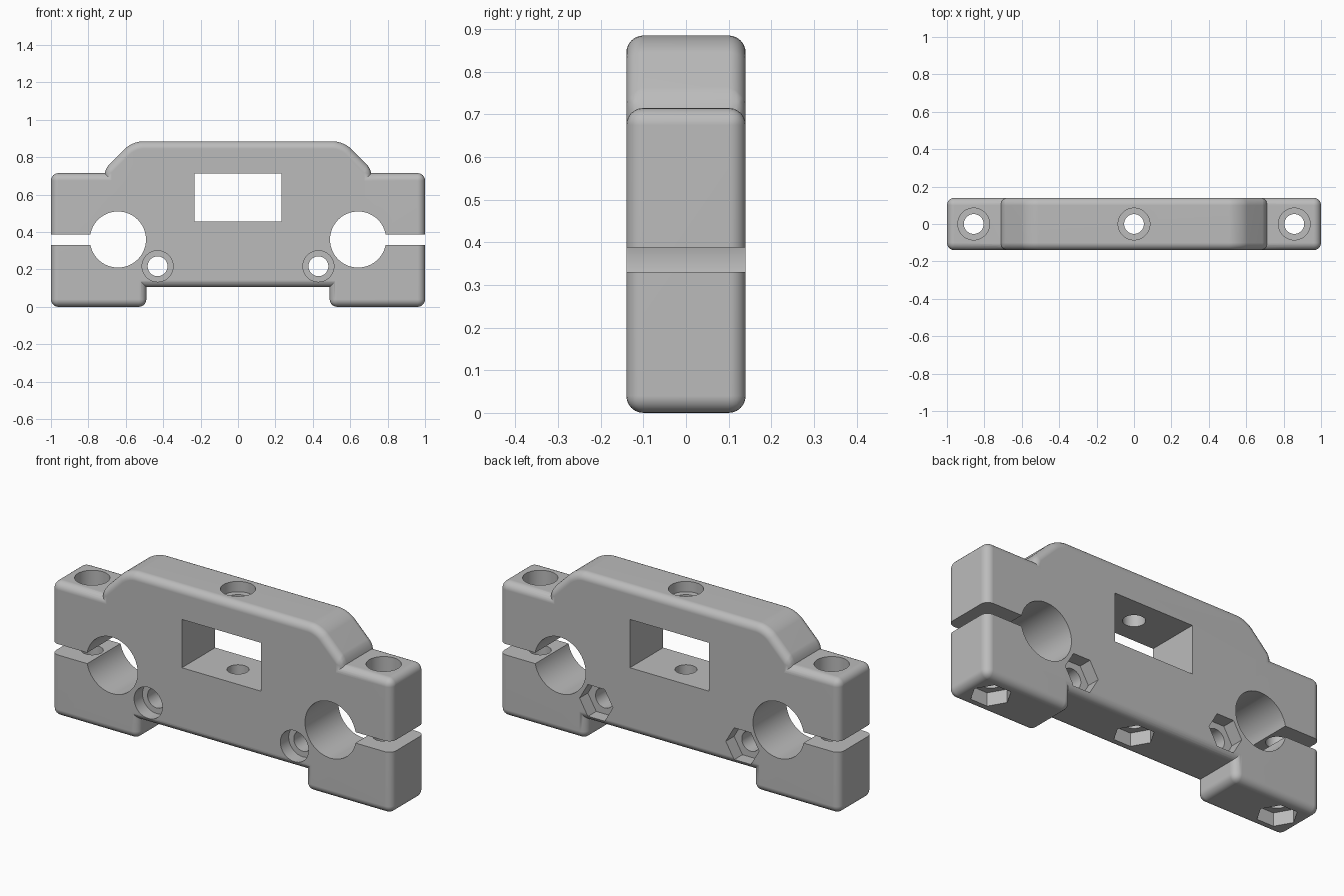
import bpy, bmesh, math
from mathutils import Matrix, Vector

cube = bpy.data.objects.get("Cube")
if cube:
    bpy.data.objects.remove(cube, do_unlink=True)

HALF_DEPTH = 0.14
ROUND = 0.04

plastic = bpy.data.materials.new("grey plastic")
plastic.use_nodes = True
grey = (0.5, 0.5, 0.5, 1)
plastic.diffuse_color = grey
plastic.node_tree.nodes["Principled BSDF"].inputs["Base Color"].default_value = grey


def add_object(name, bm):
    bmesh.ops.recalc_face_normals(bm, faces=bm.faces[:])
    mesh = bpy.data.meshes.new(name)
    bm.to_mesh(mesh)
    bm.free()
    mesh.materials.append(plastic)
    obj = bpy.data.objects.new(name, mesh)
    bpy.context.collection.objects.link(obj)
    return obj


def rounded_plate(name, outline, soft_height=None):
    """Extrude an x-z outline through the depth and round every edge."""
    bm = bmesh.new()
    face = bm.faces.new([bm.verts.new((x, -HALF_DEPTH, z)) for x, z in outline])
    out = bmesh.ops.extrude_face_region(bm, geom=[face])
    new = [v for v in out["geom"] if isinstance(v, bmesh.types.BMVert)]
    bmesh.ops.translate(bm, verts=new, vec=(0, 2 * HALF_DEPTH, 0))
    bmesh.ops.recalc_face_normals(bm, faces=bm.faces[:])
    if soft_height:
        soft = [e for e in bm.edges if all(v.co.z > soft_height for v in e.verts)
                and abs(e.verts[0].co.y - e.verts[1].co.y) > 0.1]
        bmesh.ops.bevel(bm, geom=soft, offset=0.055, segments=5, profile=0.5, affect='EDGES')
    sharp = [e for e in bm.edges if e.calc_face_angle() > 0.6]
    bmesh.ops.bevel(bm, geom=sharp, offset=ROUND, segments=6, profile=0.5,
                    affect='EDGES', clamp_overlap=True)
    return add_object(name, bm)


def box_cutter(name, low, high):
    low, high = Vector(low), Vector(high)
    bm = bmesh.new()
    bmesh.ops.create_cube(bm, size=1)
    bmesh.ops.scale(bm, vec=high - low, verts=bm.verts[:])
    bmesh.ops.translate(bm, vec=(low + high) / 2, verts=bm.verts[:])
    return add_object(name, bm)


def round_cutter(name, start, end, radius, sides=48):
    """Prism between two points, along y or z, with one corner toward x."""
    start, end = Vector(start), Vector(end)
    bm = bmesh.new()
    bmesh.ops.create_cone(bm, cap_ends=True, segments=sides, radius1=radius,
                          radius2=radius, depth=(end - start).length)
    turn = Matrix.Rotation(math.pi / 2, 4, 'X') if start.z == end.z else Matrix()
    # the first corner is turned onto the x axis
    turn = turn @ Matrix.Rotation(math.pi / 2, 4, 'Z')
    bmesh.ops.transform(bm, matrix=Matrix.Translation((start + end) / 2) @ turn,
                        verts=bm.verts[:])
    return add_object(name, bm)


def combine(target, other, operation):
    mod = target.modifiers.new("combine", 'BOOLEAN')
    mod.operation = operation
    mod.solver = 'EXACT'
    mod.object = other
    bpy.context.view_layer.objects.active = target
    bpy.ops.object.modifier_apply(modifier=mod.name)
    bpy.data.objects.remove(other, do_unlink=True)


# Central body with sloped shoulders
body = rounded_plate("clamp_bracket", [(-0.715, 0.105), (0.715, 0.105), (0.715, 0.735),
                     (0.565, 0.885), (-0.565, 0.885), (-0.715, 0.735)], soft_height=0.8)

# End clamp blocks
for side in (-1, 1):
    block = rounded_plate("end_block", [(side * 0.49, 0), (side, 0),
                                        (side, 0.715), (side * 0.49, 0.715)])
    combine(body, block, 'UNION')

# Window through the middle
cutters = [box_cutter("window", (-0.232, -1, 0.457), (0.232, 1, 0.714))]


def vertical_bolt(x, bottom, top, head_depth, nut_depth):
    return [round_cutter("bolt_hole", (x, 0, -0.2), (x, 0, 1.2), 0.053),
            round_cutter("head_recess", (x, 0, top - head_depth), (x, 0, top + 0.1), 0.085),
            round_cutter("nut_recess", (x, 0, bottom - 0.1), (x, 0, bottom + nut_depth), 0.098, 6)]


cutters += vertical_bolt(0, 0.105, 0.885, 0.055, 0.07)
for side in (-1, 1):
    # Rod bore, clamping slot and clamp bolt
    x = side * 0.642
    cutters.append(round_cutter("rod_bore", (x, -1, 0.36), (x, 1, 0.36), 0.15, 64))
    ends = sorted((x, side * 1.2))
    cutters.append(box_cutter("clamp_slot", (ends[0], -1, 0.33), (ends[1], 1, 0.388)))
    cutters += vertical_bolt(side * 0.857, 0, 0.715, 0.1, 0.07)
    # Cross bolt with head recess in front and nut recess behind
    x, z = side * 0.43, 0.217
    cutters += [round_cutter("cross_hole", (x, -1, z), (x, 1, z), 0.053),
                round_cutter("head_recess", (x, -0.3, z), (x, -0.07, z), 0.083),
                round_cutter("nut_recess", (x, 0.07, z), (x, 0.3, z), 0.098, 6)]

for cutter in cutters:
    combine(body, cutter, 'DIFFERENCE')

# Smooth the rounded edges while the large faces stay flat
bpy.ops.object.select_all(action='DESELECT')
body.select_set(True)
bpy.context.view_layer.objects.active = body
bpy.ops.object.shade_smooth_by_angle(angle=math.radians(30))
normals = body.modifiers.new("flat_faces", 'WEIGHTED_NORMAL')
normals.keep_sharp = True
